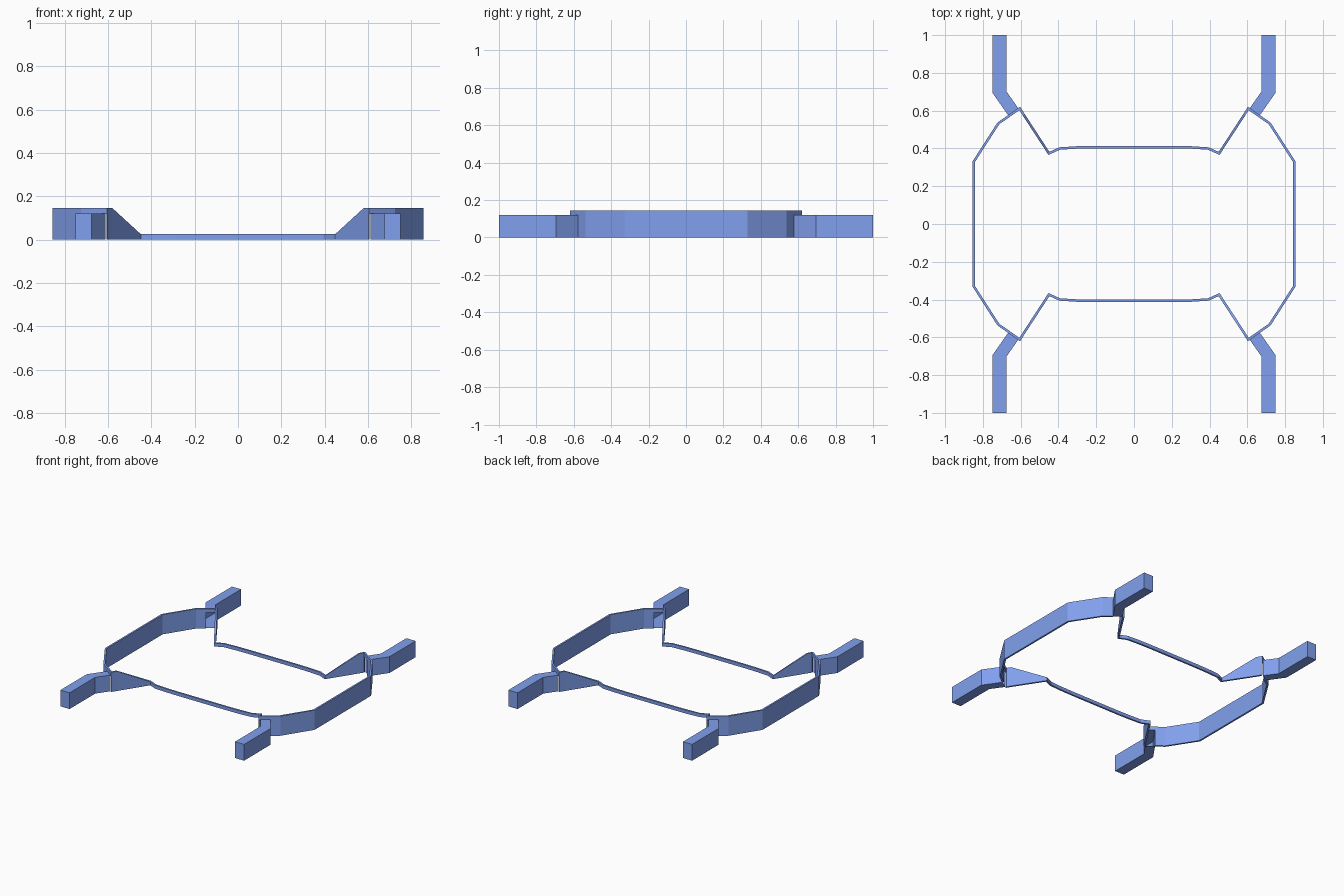
import bpy, bmesh
from mathutils import Vector

if "Cube" in bpy.data.objects:
    bpy.data.objects.remove(bpy.data.objects["Cube"])

THICK = 0.013
blue = bpy.data.materials.new("blue")
blue.diffuse_color = (0.22, 0.35, 0.85, 1)
blue.use_nodes = True
blue.node_tree.nodes["Principled BSDF"].inputs["Base Color"].default_value = blue.diffuse_color


def finish(name, bm):
    """Turn a quarter into an object mirrored front/back and left/right."""
    bmesh.ops.recalc_face_normals(bm, faces=bm.faces[:])
    mesh = bpy.data.meshes.new(name)
    bm.to_mesh(mesh)
    bm.free()
    mesh.materials.append(blue)
    obj = bpy.data.objects.new(name, mesh)
    bpy.context.collection.objects.link(obj)
    mod = obj.modifiers.new("Mirror", 'MIRROR')
    mod.use_axis = (True, True, False)
    mod.merge_threshold = 0.0005
    return obj


def inset_path(points, t):
    """Offset a path to its left with mitred corners."""
    pts = [Vector(p) for p in points]
    out = []
    for i, p in enumerate(pts):
        a = (p - pts[i - 1]).normalized() if i else None
        b = (pts[i + 1] - p).normalized() if i < len(pts) - 1 else None
        a, b = a or b, b or a
        na, nb = Vector((-a.y, a.x)), Vector((-b.y, b.x))
        m = (na + nb).normalized()
        out.append(p + m * t / m.dot(na))
    return out


def wall(name, first, last, bottom, cap_start=True, cap_end=True):
    """Thin wall along part of the outline, with a varying top height."""
    bm = bmesh.new()
    rings = []
    for i in range(first, last + 1):
        o, n, top = outline[i], inner[i], tops[i]
        rings.append([bm.verts.new((*o, bottom)), bm.verts.new((*o, top)),
                      bm.verts.new((*n, top)), bm.verts.new((*n, bottom))])
    for r, s in zip(rings, rings[1:]):
        for k in range(4):
            j = (k + 1) % 4
            bm.faces.new((r[k], r[j], s[j], s[k]))
    if cap_start:
        bm.faces.new(rings[0])
    if cap_end:
        bm.faces.new(rings[-1])
    return finish(name, bm)


# Quarter outline in plan, from the middle of the side to the middle of the back
outline = [(0.856, 0), (0.856, 0.33), (0.723, 0.537), (0.666, 0.577), (0.603, 0.621),
           (0.579, 0.583), (0.448, 0.382), (0.395, 0.406), (0.3, 0.412), (0.2, 0.414), (0, 0.414)]
tops = [0.145] * 6 + [0.025] * 5
inner = inset_path(outline, THICK)

# Side wall, lip above the leg, sloping corner panel with low rail
wall("side_wall", 0, 3, 0.0, cap_start=False)
wall("corner_lip", 3, 4, 0.117)
wall("corner_slope_and_rail", 4, 10, 0.0, cap_end=False)

# Bent legs, open where they meet the wall under the lip
plan = [(0.666, 0.575), (0.75, 0.695), (0.75, 1.0), (0.675, 1.0), (0.675, 0.702), (0.612, 0.612)]
bm = bmesh.new()
low = [bm.verts.new((x, y, 0)) for x, y in plan]
high = [bm.verts.new((x, y, 0.12)) for x, y in plan]
for i in range(len(plan) - 1):
    bm.faces.new((low[i], low[i + 1], high[i + 1], high[i]))
for ring in (low, high):
    bm.faces.new((ring[0], ring[1], ring[4], ring[5]))
    bm.faces.new((ring[1], ring[2], ring[3], ring[4]))
finish("bent_leg", bm)
